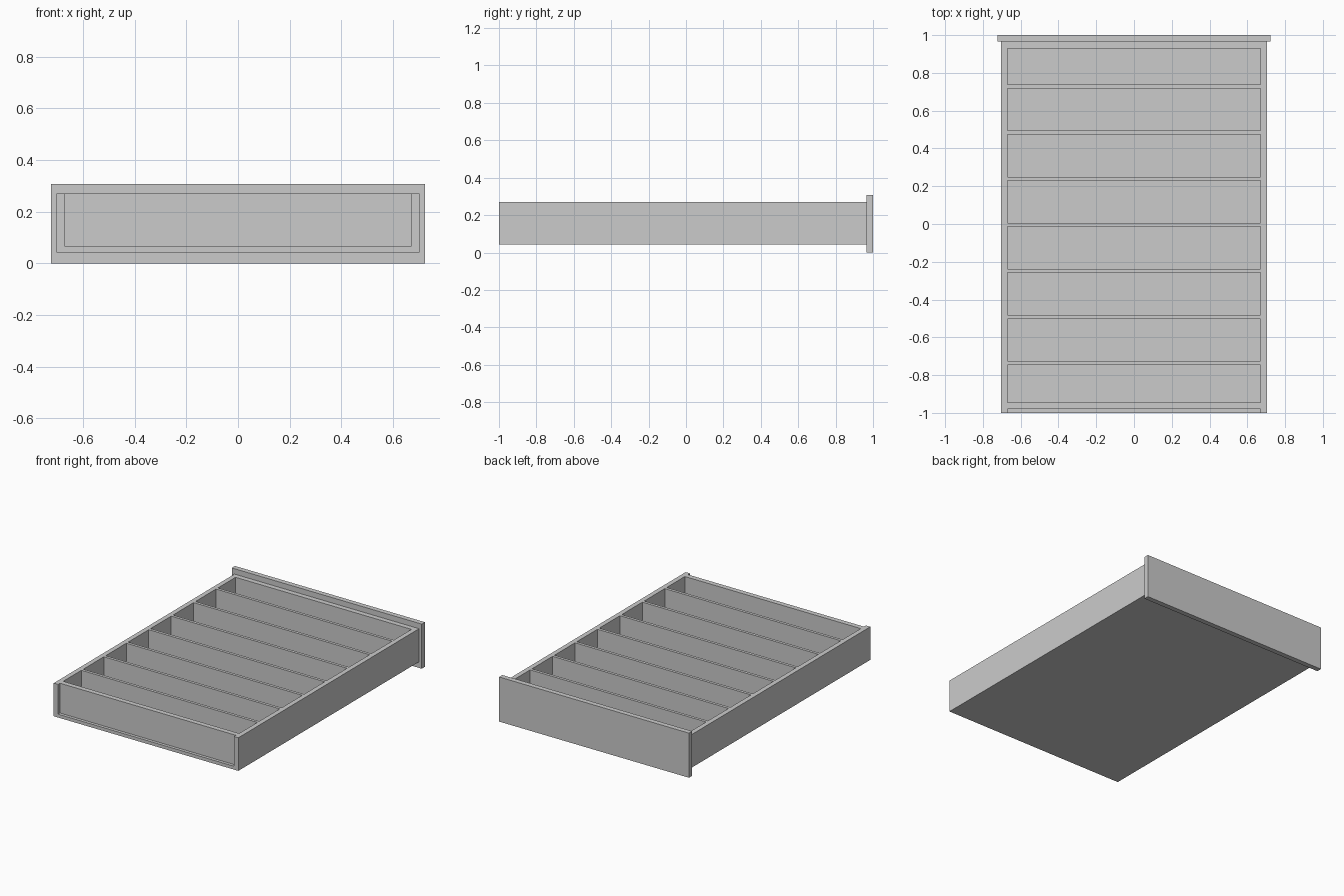
import bpy, bmesh
from mathutils import Matrix, Vector

if "Cube" in bpy.data.objects:
    bpy.data.objects.remove(bpy.data.objects["Cube"])

X_OUT, X_IN = 0.703, 0.67          # side board faces
Z_BOT, Z_FLOOR, Z_TOP = 0.042, 0.065, 0.27
Y_BACK, Y_FRONT = -1.0, 0.965      # ends of the drawer box


def box(name, x, y, z):
    """Box spanning the given (min, max) ranges."""
    bounds = (x, y, z)
    centre = Vector([(a + b) / 2 for a, b in bounds])
    size = Vector([b - a for a, b in bounds])
    bm = bmesh.new()
    bmesh.ops.create_cube(bm, size=1.0, matrix=Matrix.LocRotScale(None, None, size))
    mesh = bpy.data.meshes.new(name)
    bm.to_mesh(mesh)
    bm.free()
    obj = bpy.data.objects.new(name, mesh)
    obj.location = centre
    bpy.context.collection.objects.link(obj)
    return obj


# Overhanging face board
box("drawer_face", (-0.723, 0.723), (Y_FRONT, 1.0), (0.0, 0.307))

# Side boards
box("left_side", (-X_OUT, -X_IN), (Y_BACK, Y_FRONT), (Z_BOT, Z_TOP))
box("right_side", (X_IN, X_OUT), (Y_BACK, Y_FRONT), (Z_BOT, Z_TOP))

# Bottom panel between the sides
box("drawer_bottom", (-X_IN, X_IN), (Y_BACK, Y_FRONT), (Z_BOT, Z_FLOOR))

# End boards: one behind the face, one set in slightly from the open end
box("inner_face_board", (-X_IN, X_IN), (0.93, Y_FRONT), (Z_FLOOR, Z_TOP))
box("end_board", (-X_IN, X_IN), (-0.979, -0.944), (Z_FLOOR, Z_TOP))

# Evenly spaced dividers
for i in range(7):
    y = 0.728 - i * 0.244
    box(f"divider_{i + 1}", (-X_IN, X_IN), (y - 0.01, y + 0.01), (Z_FLOOR, Z_TOP))
